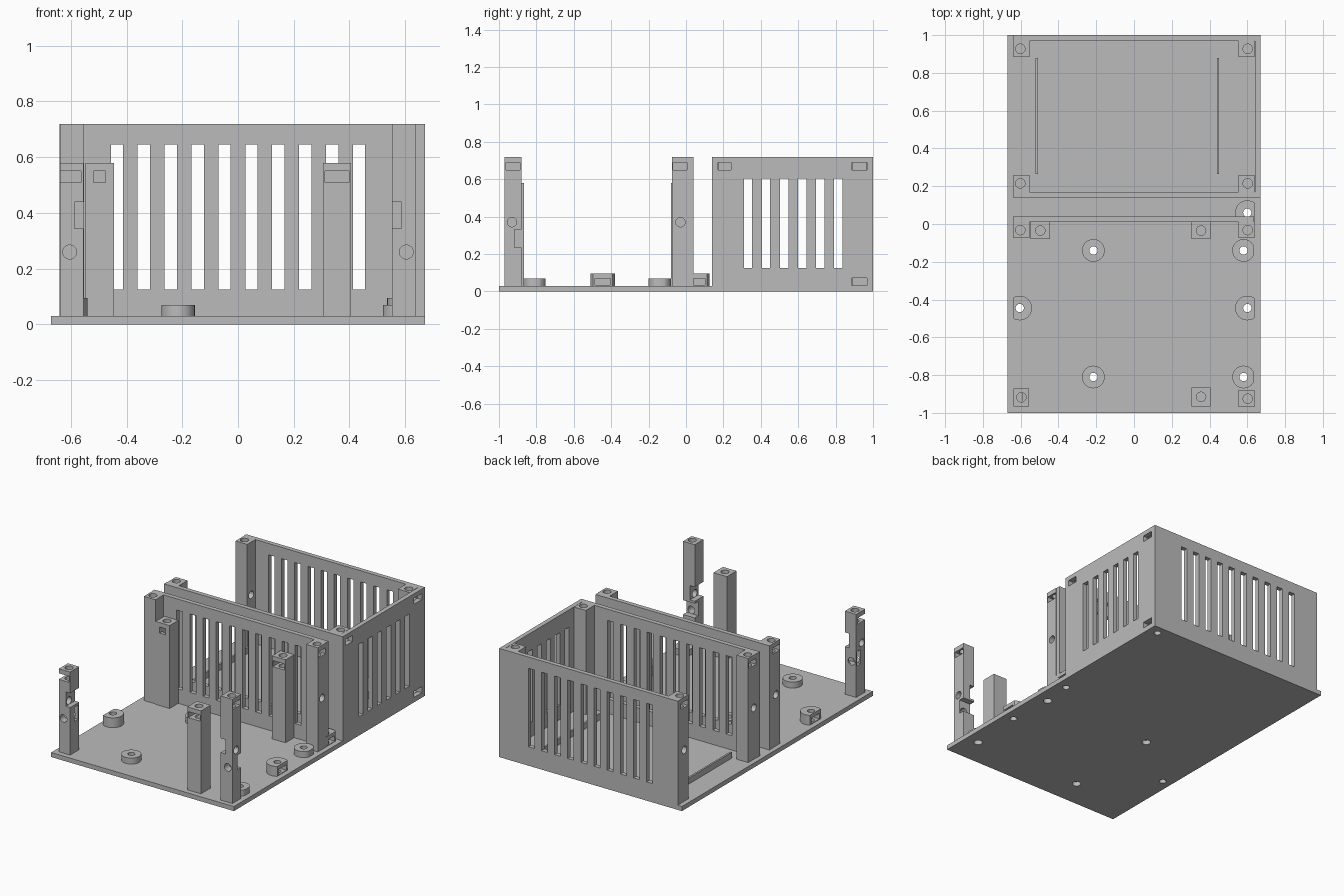
import bpy, bmesh, math
from mathutils import Matrix, Vector

cube = bpy.data.objects.get("Cube")
if cube:
    bpy.data.objects.remove(cube)

mat = bpy.data.materials.new("grey plastic")
mat.use_nodes = True
GREY = (0.5, 0.5, 0.5, 1)
mat.diffuse_color = GREY
mat.node_tree.nodes["Principled BSDF"].inputs["Base Color"].default_value = GREY

FLOOR, TOP, SHORT = 0.03, 0.72, 0.58
PITCH, SLOT = 0.0965, 0.044


def box(x0, x1, y0, y1, z0, z1):
    bm = bmesh.new()
    size = Matrix.Diagonal((x1 - x0, y1 - y0, z1 - z0, 1))
    mid = Matrix.Translation(((x0 + x1) / 2, (y0 + y1) / 2, (z0 + z1) / 2))
    bmesh.ops.create_cube(bm, size=1, matrix=mid @ size)
    return bm


def rod(centre, radius, length, axis="Z", sides=24):
    turn = {"X": Matrix.Rotation(math.pi / 2, 4, "Y"),
            "Y": Matrix.Rotation(math.pi / 2, 4, "X"), "Z": Matrix()}[axis]
    bm = bmesh.new()
    bmesh.ops.create_cone(bm, cap_ends=True, segments=sides, radius1=radius, radius2=radius,
                          depth=length, matrix=Matrix.Translation(centre) @ turn)
    return bm


def to_object(name, bm):
    mesh = bpy.data.meshes.new(name)
    bm.to_mesh(mesh)
    bm.free()
    obj = bpy.data.objects.new(name, mesh)
    bpy.context.collection.objects.link(obj)
    return obj


def part(name, bm, cuts=()):
    """Make a part and carve each cutter out of it."""
    obj = to_object(name, bm)
    obj.data.materials.append(mat)
    for cut in cuts:
        cutter = to_object("cutter", cut)
        mod = obj.modifiers.new("cut", "BOOLEAN")
        mod.operation, mod.solver, mod.object = "DIFFERENCE", "EXACT", cutter
        bpy.context.view_layer.objects.active = obj
        bpy.ops.object.modifier_apply(modifier=mod.name)
        bpy.data.objects.remove(cutter)
    bpy.ops.object.select_all(action="DESELECT")
    obj.select_set(True)
    bpy.context.view_layer.objects.active = obj
    bpy.ops.object.shade_smooth_by_angle(angle=math.radians(30))
    return obj


# Standoff positions
low_spots = [(x, y) for x in (-0.215, 0.58) for y in (-0.14, -0.81)]
tall_spots = [(-0.605, -0.445), (0.6, -0.445), (0.6, 0.06), (0.6, 0.94)]

# Base plate with screw holes
holes = [rod((x, y, 0), 0.027, 0.2) for x, y in low_spots]
holes += [rod((x, y, 0), 0.022, 0.2) for x, y in tall_spots]
part("base_plate", box(-0.67, 0.67, -1, 1, 0, FLOOR), holes)

# Standoffs, trimmed flush at the side edges
for x, y in low_spots:
    part("low_standoff", rod((x, y, 0.05), 0.06, 0.04, sides=32),
         [rod((x, y, 0.05), 0.022, 0.2), box(0.635, 0.8, -1, 1, 0, 1)])
for x, y in tall_spots[:3]:
    side = math.copysign(1, x)
    nut = sorted((x - side * 0.04, x + side * 0.2))
    edge = sorted((side * 0.637, side * 0.8))
    part("nut_standoff", rod((x, y, 0.0625), 0.065, 0.065, sides=32),
         [rod((x, y, 0.05), 0.022, 0.2), box(*edge, -1, 1, 0, 1),
          box(*nut, y - 0.042, y + 0.042, 0.034, 0.07)])


# Slotted cross walls
def cross_slots():
    return [box(c - SLOT / 2, c + SLOT / 2, -1, 2, 0.125, 0.645)
            for c in ((i - 4.5) * PITCH for i in range(10))]


for name, x1, y0, y1 in (("divider_wall", 0.635, 0.01, 0.04),
                         ("bay_front_wall", 0.67, 0.14, 0.17),
                         ("bay_back_wall", 0.67, 0.97, 1)):
    part(name, box(-0.64, x1, y0, y1, FLOOR, TOP), cross_slots())

# Slotted side wall with nut openings
nut_rows = [(0.2, 0.65), (0.928, 0.65), (0.928, 0.033)]
side_cuts = [box(0.6, 0.7, c - SLOT / 2, c + SLOT / 2, 0.125, 0.605)
             for c in (0.573 + (i - 2.5) * PITCH for i in range(6))]
side_cuts += [box(0.58, 0.7, y - 0.04, y + 0.04, z, z + 0.04) for y, z in nut_rows]
part("bay_side_wall", box(0.64, 0.67, 0.17, 0.97, FLOOR, TOP), side_cuts)


# Tall corner posts with top screw hole and side nut opening
def tall_post(name, side, y0, y1, extra=()):
    x0, x1 = sorted((side * 0.552, side * 0.638))
    x, y = side * 0.602, (y0 + y1) / 2
    nut = sorted((side * 0.565, side * 0.7))
    cuts = [rod((x, y, TOP), 0.025, 0.4),
            box(*nut, y - 0.038, y + 0.038, 0.65, 0.69)]
    part(name, box(x0, x1, y0, y1, FLOOR, TOP), cuts + list(extra))


def side_bolt(side, y):
    return rod((side * 0.6, y, 0.37), 0.025, 0.3, "X")


def front_bolt(side):
    """Bolt holes and nut pockets shared by the two front corner posts."""
    pocket = sorted((side * 0.54, side * 0.587))
    return [side_bolt(side, -0.93), rod((side * 0.604, -0.92, 0.26), 0.025, 0.3, "Y"),
            box(*pocket, -1, -0.8, 0.345, 0.44),
            box(-0.7, 0.7, -0.918, -0.85 - 0.03, 0.235, 0.33)]


for side, label in ((-1, "right"), (1, "left")):
    tall_post(label + "_divider_post", side, -0.075, 0.01, [side_bolt(side, -0.03)])
    extra = [side_bolt(side, 0.2)] if side < 0 else []
    tall_post(label + "_bay_front_post", side, 0.17, 0.26, extra)
    extra = [side_bolt(side, 0.928)] if side < 0 else [
        box(0.565, 0.7, 0.89, 0.968, 0.033, 0.073)]
    tall_post(label + "_bay_back_post", side, 0.885, 0.97, extra)
tall_post("left_front_post", 1, -0.97, -0.88, front_bolt(1))


# Short posts with front nut openings
def short_post(name, x0, x1, y0, y1, nut, extra=()):
    x, y = (x0 + x1) / 2, (y0 + y1) / 2
    cuts = [rod((x, y, SHORT), 0.025, 0.3), box(*nut, y0 - 0.1, y + 0.035, 0.51, 0.55)]
    part(name, box(x0, x1, y0, y1, FLOOR, SHORT), cuts + list(extra))


short_post("right_front_post", -0.638, -0.555, -0.965, -0.87, (-0.7, -0.563), front_bolt(-1))
short_post("inner_front_post", 0.305, 0.405, -0.965, -0.865, (0.312, 0.398))
short_post("inner_left_post", 0.305, 0.405, -0.08, 0.01, (0.312, 0.398))
short_post("inner_right_post", -0.547, -0.445, -0.08, 0.01, (-0.518, -0.476))

# Low guide rails on the bay floor
for x in (-0.515, 0.445):
    part("guide_rail", box(x - 0.006, x + 0.006, 0.265, 0.88, FLOOR, 0.07))
